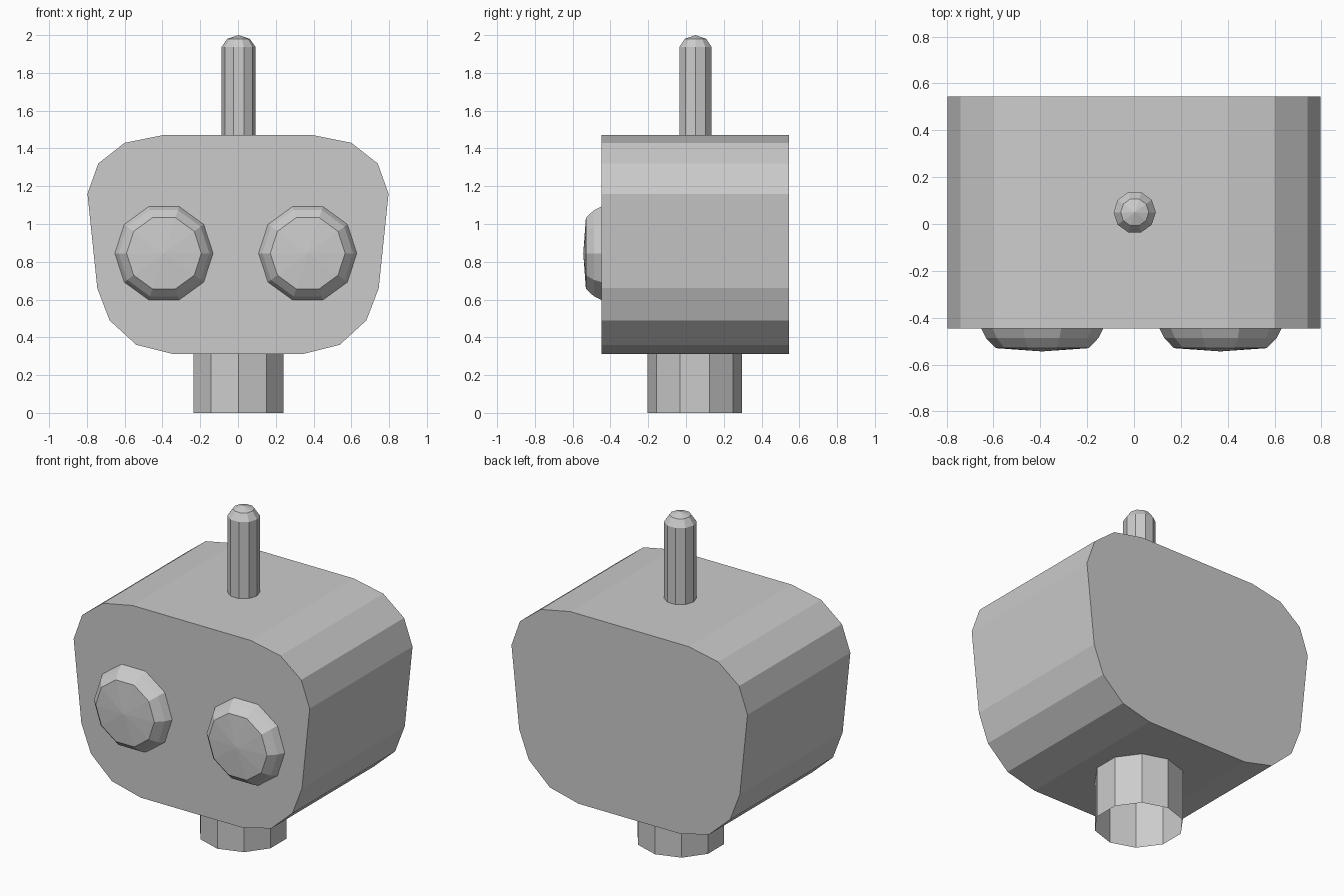
import bpy, bmesh
from math import sin, cos, pi
from mathutils import Matrix

if "Cube" in bpy.data.objects:
    bpy.data.objects.remove(bpy.data.objects["Cube"])


def finish(name, bm, matrix=Matrix()):
    mesh = bpy.data.meshes.new(name)
    bm.to_mesh(mesh)
    bm.free()
    mesh.transform(matrix)
    obj = bpy.data.objects.new(name, mesh)
    bpy.context.collection.objects.link(obj)
    return obj


def lathe(name, rings, matrix, apex=None, sides=10, turn=0.0):
    """Stack (radius, height) rings along local z, open below, optional tip."""
    bm = bmesh.new()
    loops = []
    for r, h in rings:
        angles = [turn + 2 * pi * i / sides for i in range(sides)]
        loops.append([bm.verts.new((r * cos(a), r * sin(a), h)) for a in angles])
    for low, high in zip(loops, loops[1:]):
        for i in range(sides):
            j = (i + 1) % sides
            bm.faces.new((low[i], low[j], high[j], high[i]))
    if apex is not None:
        tip = bm.verts.new((0, 0, apex))
        top = loops[-1]
        for i in range(sides):
            bm.faces.new((top[i], top[(i + 1) % sides], tip))
    return finish(name, bm, matrix)


# Head: rounded profile extruded front to back
FRONT, BACK = -0.447, 0.545
half = [(0.40, 1.47), (0.60, 1.43), (0.74, 1.32), (0.797, 1.16),
        (0.745, 0.66), (0.68, 0.49), (0.538, 0.36), (0.345, 0.312)]
profile = half + [(-x, z) for x, z in reversed(half)]
bm = bmesh.new()
face = bm.faces.new([bm.verts.new((x, FRONT, z)) for x, z in profile])
out = bmesh.ops.extrude_face_region(bm, geom=[face], use_keep_orig=True)
moved = [v for v in out["geom"] if isinstance(v, bmesh.types.BMVert)]
bmesh.ops.translate(bm, verts=moved, vec=(0, BACK - FRONT, 0))
bmesh.ops.recalc_face_normals(bm, faces=bm.faces)
finish("head", bm)

# Neck: ten-sided tube, open at the bottom
lathe("neck", [(0.25, 0.0), (0.25, 0.312)],
      Matrix.Translation((0.003, 0.046, 0)), turn=pi / 2)

# Antenna: ten-sided rod with a domed tip
lathe("antenna", [(0.09, 1.47), (0.09, 1.937), (0.06, 1.98)],
      Matrix.Translation((0.003, 0.05, 0)), apex=2.0)

# Eyes: shallow bevelled domes facing forward
for side, x in (("left", -0.392), ("right", 0.369)):
    lathe("eye_" + side, [(0.26, 0.0), (0.24, 0.04), (0.198, 0.083)],
          Matrix.Translation((x, FRONT, 0.845)) @ Matrix.Rotation(pi / 2, 4, 'X'),
          apex=0.097)
